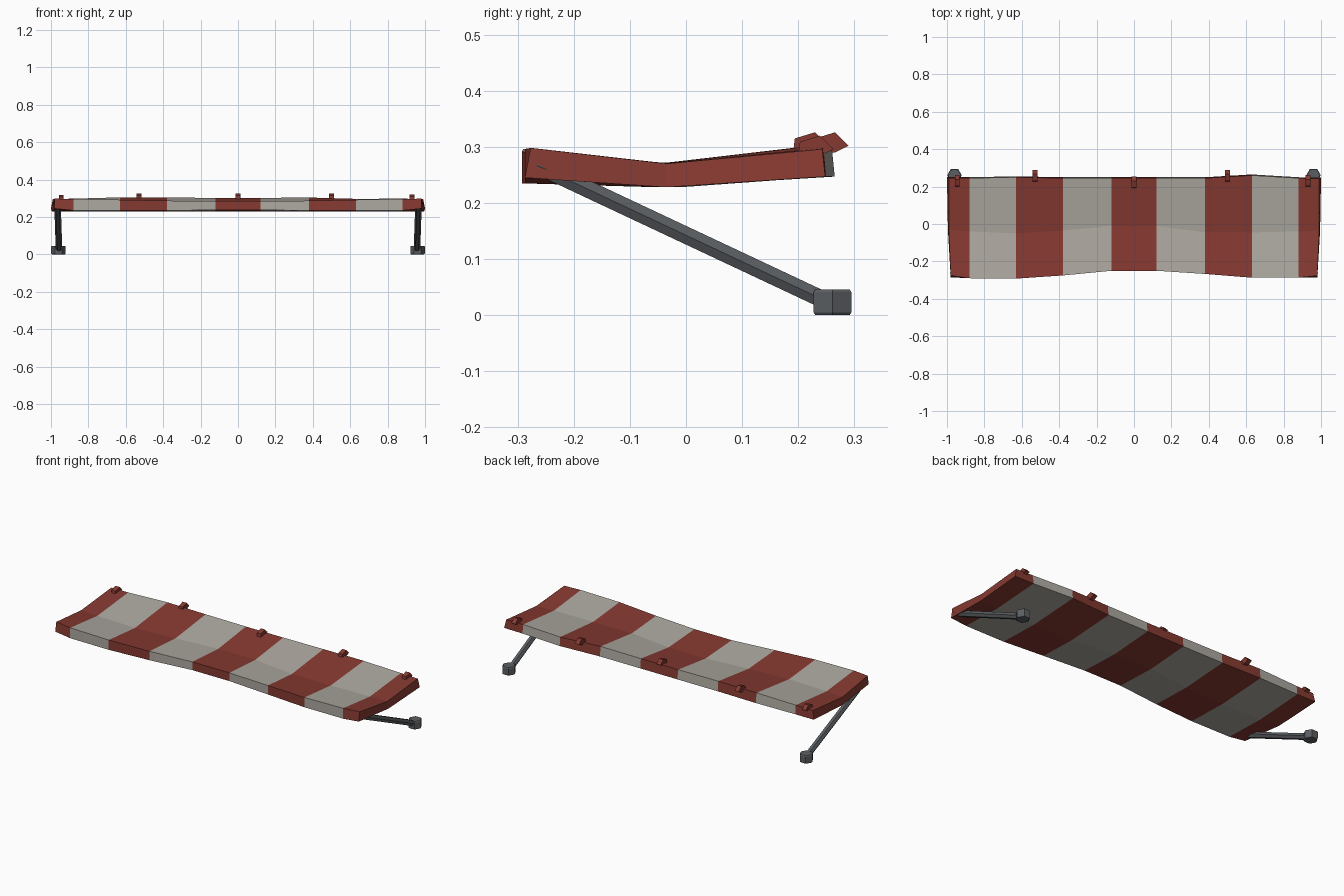
import bpy, bmesh, math
from mathutils import Vector

if "Cube" in bpy.data.objects:
    bpy.data.objects.remove(bpy.data.objects["Cube"])


def material(name, rgb):
    m = bpy.data.materials.new(name)
    m.diffuse_color = (*rgb, 1)
    m.use_nodes = True
    m.node_tree.nodes["Principled BSDF"].inputs["Base Color"].default_value = m.diffuse_color
    return m


RED = material("brick red", (0.24, 0.042, 0.031))
CREAM = material("off white", (0.42, 0.395, 0.355))
GREY = material("dark grey metal", (0.105, 0.113, 0.123))


def finish(bm, name, mats):
    bmesh.ops.recalc_face_normals(bm, faces=bm.faces)
    me = bpy.data.meshes.new(name)
    bm.to_mesh(me)
    bm.free()
    for m in mats:
        me.materials.append(m)
    ob = bpy.data.objects.new(name, me)
    bpy.context.collection.objects.link(ob)
    return ob


# Striped sagging canopy: one cross-section per stripe boundary
# columns: x, front y, middle y, back y, front bottom z, front top z, back top z
cols = [
    (-0.99, -0.275, -0.03, 0.25, 0.245, 0.298, 0.296),
    (-0.88, -0.29, -0.04, 0.25, 0.235, 0.296, 0.298),
    (-0.63, -0.292, -0.05, 0.255, 0.235, 0.292, 0.305),
    (-0.38, -0.275, -0.035, 0.25, 0.235, 0.287, 0.304),
    (-0.12, -0.25, -0.01, 0.25, 0.237, 0.285, 0.302),
    (0.12, -0.25, -0.01, 0.25, 0.237, 0.285, 0.302),
    (0.38, -0.267, -0.045, 0.25, 0.235, 0.287, 0.304),
    (0.63, -0.287, -0.045, 0.265, 0.235, 0.292, 0.297),
    (0.88, -0.287, -0.04, 0.25, 0.235, 0.296, 0.298),
    (0.99, -0.277, -0.035, 0.248, 0.245, 0.298, 0.296),
]
bm = bmesh.new()
rings = []
for i, (x, fy, my, by, fb, ft, bt) in enumerate(cols):
    end = (i in (0, len(cols) - 1)) * math.copysign(0.01, x)
    section = [(x - end, fy, ft), (x, my, 0.27), (x, by - 0.005, bt),
               (x + end, by, 0.247), (x + end * 0.5, my, 0.228), (x - end, fy - abs(end), fb)]
    rings.append([bm.verts.new(p) for p in section])
for i, (a, b) in enumerate(zip(rings, rings[1:])):
    for k in range(6):
        n = (k + 1) % 6
        f = bm.faces.new((a[k], a[n], b[n], b[k]))
        f.material_index = i % 2
for r in (rings[0], rings[-1]):
    bm.faces.new((r[0], r[1], r[4], r[5]))
    bm.faces.new((r[1], r[2], r[3], r[4]))
finish(bm, "striped_canopy", [RED, CREAM])

# Small clips along the back edge
clip = [(-0.032, 0.313), (0.004, 0.324), (0.028, 0.300), (0.004, 0.288), (-0.035, 0.290)]
for n, (x, y, dz) in enumerate([(-0.945, 0.235, -0.006), (-0.53, 0.262, 0.002), (0, 0.226, 0.002),
                                (0.5, 0.262, 0.002), (0.93, 0.235, -0.004)]):
    bm = bmesh.new()
    sides = [[bm.verts.new((x + s, y + p, z + dz)) for p, z in clip] for s in (-0.013, 0.013)]
    for s in sides:
        bm.faces.new(s)
    for k in range(5):
        j = (k + 1) % 5
        bm.faces.new((sides[0][k], sides[0][j], sides[1][j], sides[1][k]))
    finish(bm, f"clip_{n + 1}", [RED])

# Slanted six-sided struts with hexagonal feet
for s, side in ((-1, "left"), (1, "right")):
    top, low = Vector((s * 0.965, -0.265, 0.267)), Vector((s * 0.957, 0.25, 0.025))
    axis = (low - top).normalized()
    u = Vector((1, 0, 0))
    v = axis.cross(u).normalized()
    bm = bmesh.new()
    ends = []
    for c in (top, low):
        ends.append([bm.verts.new(c + 0.0175 * (u * math.cos(k * math.pi / 3) + v * math.sin(k * math.pi / 3)))
                     for k in range(6)])
        bm.faces.new(ends[-1])
    for k in range(6):
        j = (k + 1) % 6
        bm.faces.new((ends[0][k], ends[0][j], ends[1][j], ends[1][k]))
    finish(bm, f"{side}_strut", [GREY])

    bm = bmesh.new()
    # stacked hexagons make the softened top and bottom rims
    levels = [(0.0, 0.9), (0.005, 1), (0.041, 1), (0.046, 0.9)]
    hexes = [[bm.verts.new((s * 0.96 + 0.0385 * q * math.cos(k * math.pi / 3),
                            0.261 + 0.039 * q * math.sin(k * math.pi / 3), z)) for k in range(6)]
             for z, q in levels]
    bm.faces.new(hexes[0])
    bm.faces.new(hexes[-1])
    for a, b in zip(hexes, hexes[1:]):
        for k in range(6):
            j = (k + 1) % 6
            bm.faces.new((a[k], a[j], b[j], b[k]))
    finish(bm, f"{side}_foot", [GREY])
